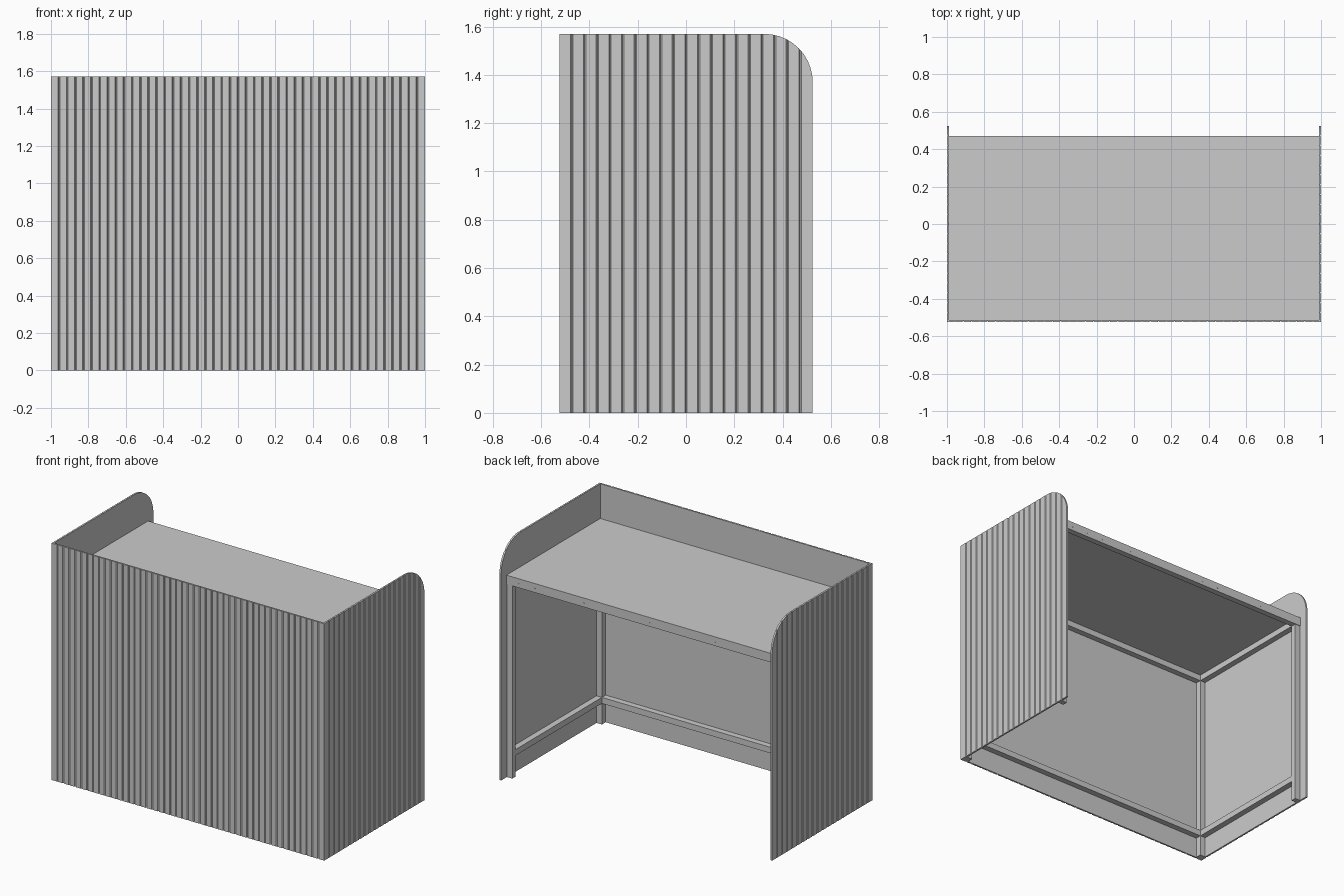
import bpy, bmesh
from math import sin, cos, pi
from mathutils import Vector, Matrix

if "Cube" in bpy.data.objects:
    bpy.data.objects.remove(bpy.data.objects["Cube"])

# Overall sizes
HX, HY, H = 1.0, 0.525, 1.57
T = 0.012            # cladding thickness
IN_X = HX - T        # inner face of the side cladding
IN_Y = -HY + T       # inner face of the front cladding
BACK = 0.47          # back edge of the worktop
TUBE = 0.04          # square frame tube
TOP = 1.34           # worktop surface
UNDER = 1.32         # worktop underside

grey = bpy.data.materials.new("light_grey")
grey.use_nodes = True
grey.diffuse_color = (0.6, 0.6, 0.6, 1)
grey.node_tree.nodes["Principled BSDF"].inputs["Base Color"].default_value = (0.6, 0.6, 0.6, 1)


def finish(name, bm):
    bmesh.ops.recalc_face_normals(bm, faces=bm.faces[:])
    mesh = bpy.data.meshes.new(name)
    bm.to_mesh(mesh)
    bm.free()
    mesh.materials.append(grey)
    obj = bpy.data.objects.new(name, mesh)
    bpy.context.collection.objects.link(obj)
    return obj


def box(name, lo, hi):
    lo, hi = Vector(lo), Vector(hi)
    bm = bmesh.new()
    bmesh.ops.create_cube(bm, size=1)
    bmesh.ops.scale(bm, vec=hi - lo, verts=bm.verts[:])
    bmesh.ops.translate(bm, vec=(lo + hi) / 2, verts=bm.verts[:])
    return finish(name, bm)


def grooved_panel(start, end, grooves, place):
    """Upright board with V grooves; place maps (along, depth) to x, y."""
    half, depth = 0.005, 0.006
    outline = [(start, T), (start, 0)]
    for g in grooves:
        outline += [(g - half, 0), (g, depth), (g + half, 0)]
    outline += [(end, 0), (end, T)]
    bm = bmesh.new()
    face = bm.faces.new([bm.verts.new((*place(a, d), 0)) for a, d in outline])
    new = bmesh.ops.extrude_face_region(bm, geom=[face])["geom"]
    bmesh.ops.translate(bm, vec=(0, 0, H),
                        verts=[v for v in new if isinstance(v, bmesh.types.BMVert)])
    bmesh.ops.recalc_face_normals(bm, faces=bm.faces[:])
    return bm


def round_back_corner(bm, radius, steps):
    """Trim the upper back corner along an arc, one chord at a time."""
    centre = Vector((0, HY - radius, H - radius))
    for i in range(steps):
        mid = (i + 0.5) / steps * pi / 2
        normal = Vector((0, cos(mid), sin(mid)))
        point = centre + normal * radius * cos(pi / 4 / steps)
        cut = bmesh.ops.bisect_plane(bm, geom=bm.verts[:] + bm.edges[:] + bm.faces[:],
                                     plane_co=point, plane_no=normal,
                                     clear_outer=True)["geom_cut"]
        edges = [e for e in cut if isinstance(e, bmesh.types.BMEdge)]
        bmesh.ops.holes_fill(bm, edges=edges, sides=0)


# Front cladding
count = 46
pitch = 2 * HX / count
finish("front_panel", grooved_panel(-HX, HX, [-HX + pitch * i for i in range(1, count)],
                                    lambda a, d: (a, -HY + d)))

# Side cladding with a rounded upper back corner
count = 20
pitch = 2 * HY / count
for side, label in ((1, "left"), (-1, "right")):
    panel = grooved_panel(IN_Y, HY, [-HY + pitch * i for i in range(1, count)],
                          lambda a, d: (side * (HX - d), a))
    round_back_corner(panel, 0.2, 10)
    finish(label + "_side_panel", panel)

# Worktop and its back fascia
box("worktop", (-IN_X, IN_Y, UNDER), (IN_X, BACK - 0.004, TOP))
box("worktop_fascia", (-IN_X, BACK - 0.004, UNDER - TUBE), (IN_X, BACK, TOP))

# Screw heads along the fascia
bm = bmesh.new()
screws = 16
for i in range(screws):
    x = -0.9 + 1.8 * i / (screws - 1)
    bmesh.ops.create_cone(bm, cap_ends=True, segments=10, radius1=0.004, radius2=0.004,
                          depth=0.002, matrix=Matrix.Translation((x, BACK, 1.305))
                          @ Matrix.Rotation(pi / 2, 4, "X"))
finish("fascia_screws", bm)

# Frame: corner posts, then rails at the bottom and under the worktop
inner = IN_X - TUBE
for side, label in ((1, "left"), (-1, "right")):
    x0, x1 = sorted((side * inner, side * IN_X))
    box(label + "_front_post", (x0, IN_Y, 0), (x1, IN_Y + TUBE, UNDER))
    box(label + "_back_post", (x0, BACK - TUBE, 0), (x1, BACK - 0.004, UNDER))
    for z, level in ((0.14, "lower"), (UNDER - TUBE, "upper")):
        box(f"{label}_{level}_rail", (x0, IN_Y + TUBE, z), (x1, BACK - TUBE, z + TUBE))

for z, level in ((0.14, "lower"), (UNDER - TUBE, "upper")):
    box(f"front_{level}_rail", (-inner, IN_Y, z), (inner, IN_Y + TUBE, z + TUBE))
box("back_upper_rail", (-inner, BACK - TUBE, UNDER - TUBE), (inner, BACK - 0.004, UNDER))
